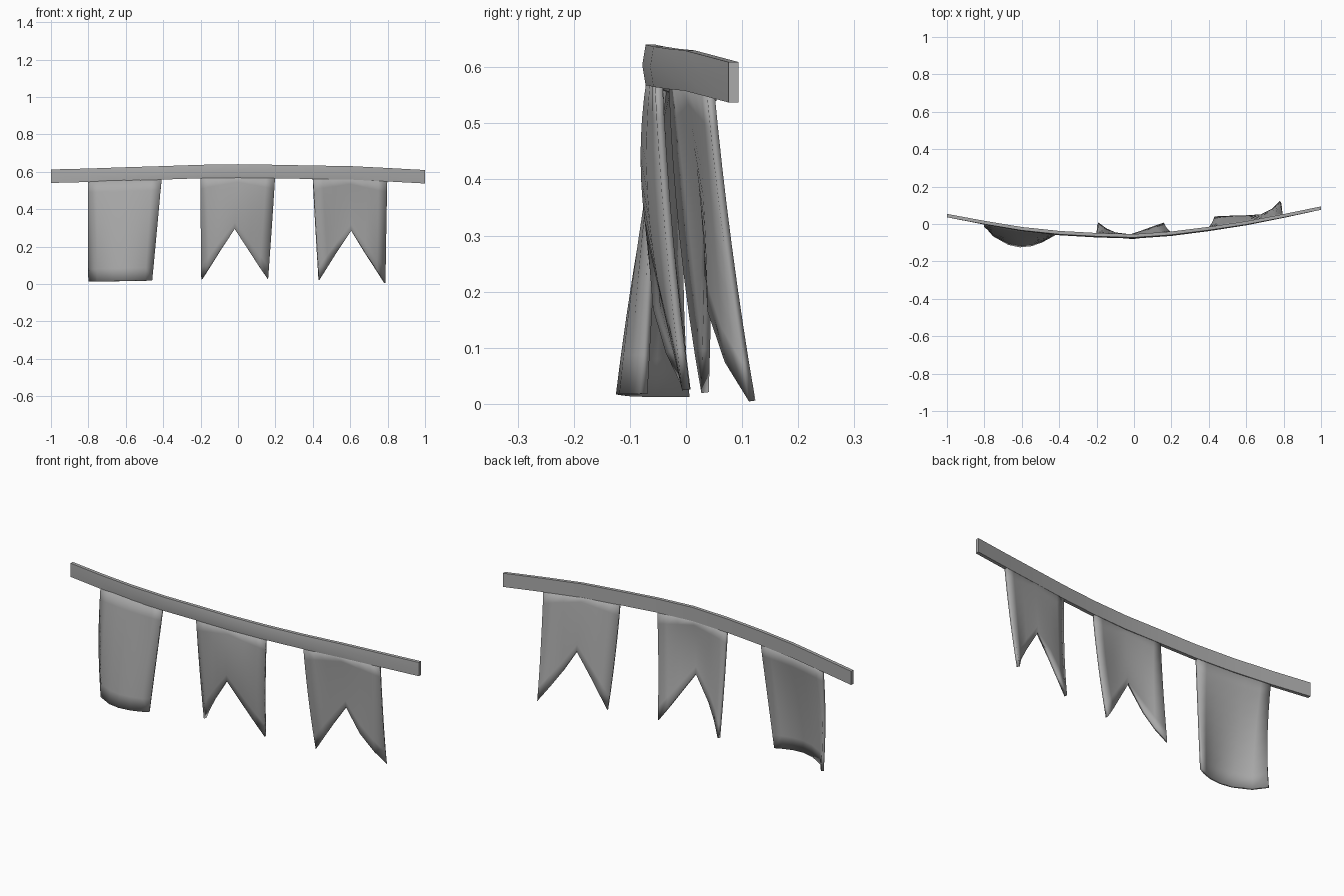
import bpy

cube = bpy.data.objects.get("Cube")
if cube:
    bpy.data.objects.remove(cube, do_unlink=True)

# One cloth colour
cloth = bpy.data.materials.new("grey cloth")
cloth.use_nodes = True
GREY = (0.40, 0.40, 0.40, 1)
cloth.diffuse_color = GREY
bsdf = cloth.node_tree.nodes["Principled BSDF"]
bsdf.inputs["Base Color"].default_value = GREY
bsdf.inputs["Roughness"].default_value = 0.8

# Curve of the band: x, y of centre line, z of top edge
BAND = [(-1, .045, .612), (-.8, .008, .617), (-.6, -.025, .624), (-.4, -.046, .63),
        (-.2, -.057, .637), (0, -.063, .64), (.2, -.049, .637), (.4, -.024, .633),
        (.6, .006, .63), (.8, .044, .62), (1, .085, .609)]


def band_at(x):
    for a, b in zip(BAND, BAND[1:]):
        if x <= b[0]:
            t = (x - a[0]) / (b[0] - a[0])
            return a[1] + t * (b[1] - a[1]), a[2] + t * (b[2] - a[2])
    return BAND[-1][1:]


def make(name, verts, faces):
    mesh = bpy.data.meshes.new(name)
    mesh.from_pydata(verts, [], faces)
    mesh.materials.append(cloth)
    obj = bpy.data.objects.new(name, mesh)
    bpy.context.collection.objects.link(obj)
    return obj


def smooth(obj):
    bpy.ops.object.select_all(action='DESELECT')
    obj.select_set(True)
    bpy.context.view_layer.objects.active = obj
    bpy.ops.object.shade_smooth_by_angle(angle=0.7)


# Band: five-sided section swept along the curve, bulging in the middle
verts, faces = [], []
for x, y, top in BAND:
    bulge = .006 * (1 - x * x)
    h = .072
    section = [(-.009, 0), (-.009 - bulge, -h * .5), (-.009, -h), (.009, -h), (.009, 0)]
    verts += [(x, y + dy, top + dz) for dy, dz in section]
n = 5
for i in range(len(BAND) - 1):
    for j in range(n):
        k = (j + 1) % n
        faces.append((i * n + j, i * n + k, (i + 1) * n + k, (i + 1) * n + j))
last = (len(BAND) - 1) * n
faces += [tuple(reversed(range(n))), tuple(range(last, last + n))]
smooth(make("band", verts, faces))


# Flag: each column gives x at top, x at bottom, z at bottom, y halfway, y at bottom
def flag(name, columns, rows=8):
    verts, faces = [], []
    for xt, xb, zb, ym, yb in columns:
        yt, top = band_at(xt)
        zt = top - .06
        for r in range(rows + 1):
            t = r / rows
            y = yt * (1 - t) * (1 - 2 * t) + ym * 4 * t * (1 - t) + yb * t * (2 * t - 1)
            verts.append((xt + (xb - xt) * t, y, zt + (zb - zt) * t))
    m = rows + 1
    for c in range(len(columns) - 1):
        for r in range(rows):
            a = c * m + r
            faces.append((a, a + 1, a + m + 1, a + m))
    obj = make(name, verts, faces)
    mod = obj.modifiers.new("cloth thickness", 'SOLIDIFY')
    mod.thickness = .014
    mod.offset = 0
    smooth(obj)


flag("right_square_flag", [
    (-.80, -.795, .012, -.010, .002), (-.75, -.75, .012, -.040, -.060),
    (-.67, -.67, .014, -.068, -.105), (-.60, -.61, .016, -.078, -.118),
    (-.53, -.55, .017, -.078, -.112), (-.46, -.50, .017, -.072, -.095),
    (-.407, -.462, .018, -.060, -.075)])

flag("middle_notched_flag", [
    (-.20, -.193, .025, -.030, .002), (-.16, -.15, .092, -.050, -.030),
    (-.10, -.10, .17, -.062, -.052), (0, -.018, .295, -.074, -.062),
    (.09, .06, .175, -.062, -.035), (.15, .115, .09, -.045, -.015),
    (.198, .16, .025, -.030, .000)])

flag("left_notched_flag", [
    (.40, .432, .02, -.005, .034), (.45, .48, .096, .010, .036),
    (.51, .53, .175, .018, .038), (.60, .605, .285, .025, .040),
    (.69, .68, .165, .038, .045), (.75, .74, .075, .055, .075),
    (.797, .784, .005, .075, .118)])
